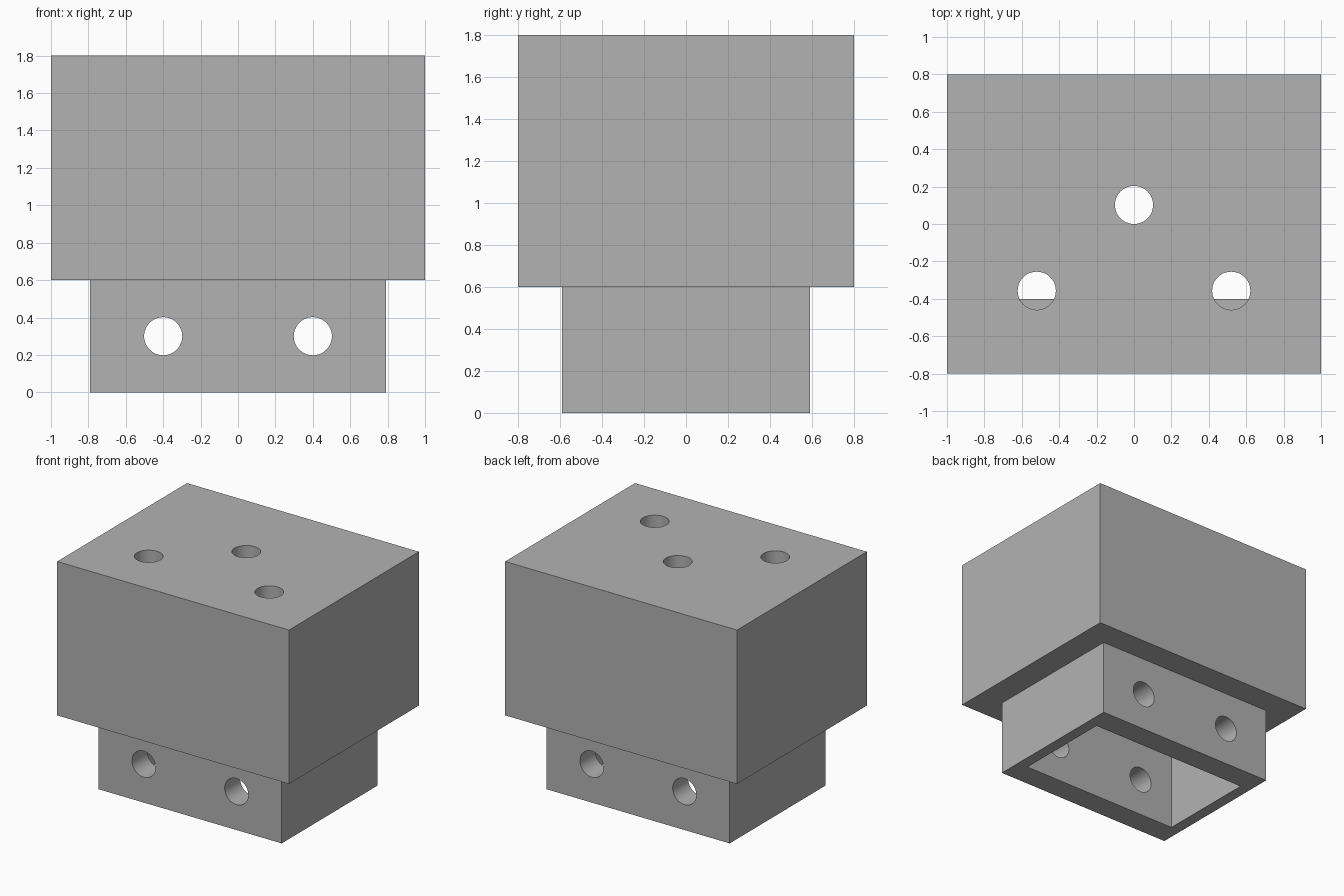
import bpy, bmesh
from mathutils import Matrix, Vector

old = bpy.data.objects.get("Cube")
if old:
    bpy.data.objects.remove(old, do_unlink=True)

GREY = (0.448, 0.448, 0.448, 1)
grey = bpy.data.materials.new("plain grey")
grey.use_nodes = True
grey.diffuse_color = GREY
grey.node_tree.nodes["Principled BSDF"].inputs["Base Color"].default_value = GREY


def finish(name, bm):
    mesh = bpy.data.meshes.new(name)
    bmesh.ops.recalc_face_normals(bm, faces=bm.faces)
    bm.to_mesh(mesh)
    bm.free()
    mesh.materials.append(grey)
    obj = bpy.data.objects.new(name, mesh)
    bpy.context.collection.objects.link(obj)
    return obj


def box(size, centre):
    bm = bmesh.new()
    bmesh.ops.create_cube(bm, size=1, matrix=Matrix.Translation(centre) @ Matrix.Diagonal((*size, 1)))
    return bm


def drill(name, centre, length, axis):
    bm = bmesh.new()
    turn = Vector((0, 0, 1)).rotation_difference(Vector(axis)).to_matrix().to_4x4()
    bmesh.ops.create_cone(bm, cap_ends=True, segments=48, radius1=0.102, radius2=0.102,
                          depth=length, matrix=Matrix.Translation(centre) @ turn)
    return finish(name, bm)


# Housing block with a narrower plug drawn out of its underside
bm = box((2, 1.6, 1.2), (0, 0, 1.2))
bm.normal_update()
under = min(bm.faces, key=lambda f: f.calc_center_median().z)
bmesh.ops.inset_region(bm, faces=[under], thickness=0.21, use_even_offset=True)
ext = bmesh.ops.extrude_face_region(bm, geom=[under])
bmesh.ops.translate(bm, vec=(0, 0, -0.6), verts=[v for v in ext["geom"] if isinstance(v, bmesh.types.BMVert)])
if under.is_valid:
    bmesh.ops.delete(bm, geom=[under], context="FACES_ONLY")
housing = finish("housing", bm)

# Cavity open at the bottom, cross holes in the plug, three holes in the top
CEILING = 1.6
cutters = [finish("cavity_cutter", box((1.4, 0.8, CEILING + 0.2), (0, 0, CEILING / 2 - 0.1)))]
for side in (-1, 1):
    cutters.append(drill("cross_hole_cutter", (side * 0.4, 0, 0.3), 2, (0, 1, 0)))
for x, y in ((0, 0.102), (-0.52, -0.357), (0.52, -0.357)):
    cutters.append(drill("top_hole_cutter", (x, y, CEILING + 0.19), 0.4, (0, 0, 1)))

bpy.context.view_layer.objects.active = housing
for cutter in cutters:
    mod = housing.modifiers.new("cut", "BOOLEAN")
    mod.operation = "DIFFERENCE"
    mod.solver = "EXACT"
    mod.object = cutter
    bpy.ops.object.modifier_apply(modifier=mod.name)
for cutter in cutters:
    bpy.data.objects.remove(cutter, do_unlink=True)

# Smooth hole walls, sharp box edges
bpy.ops.object.select_all(action="DESELECT")
housing.select_set(True)
bpy.ops.object.shade_smooth_by_angle()
